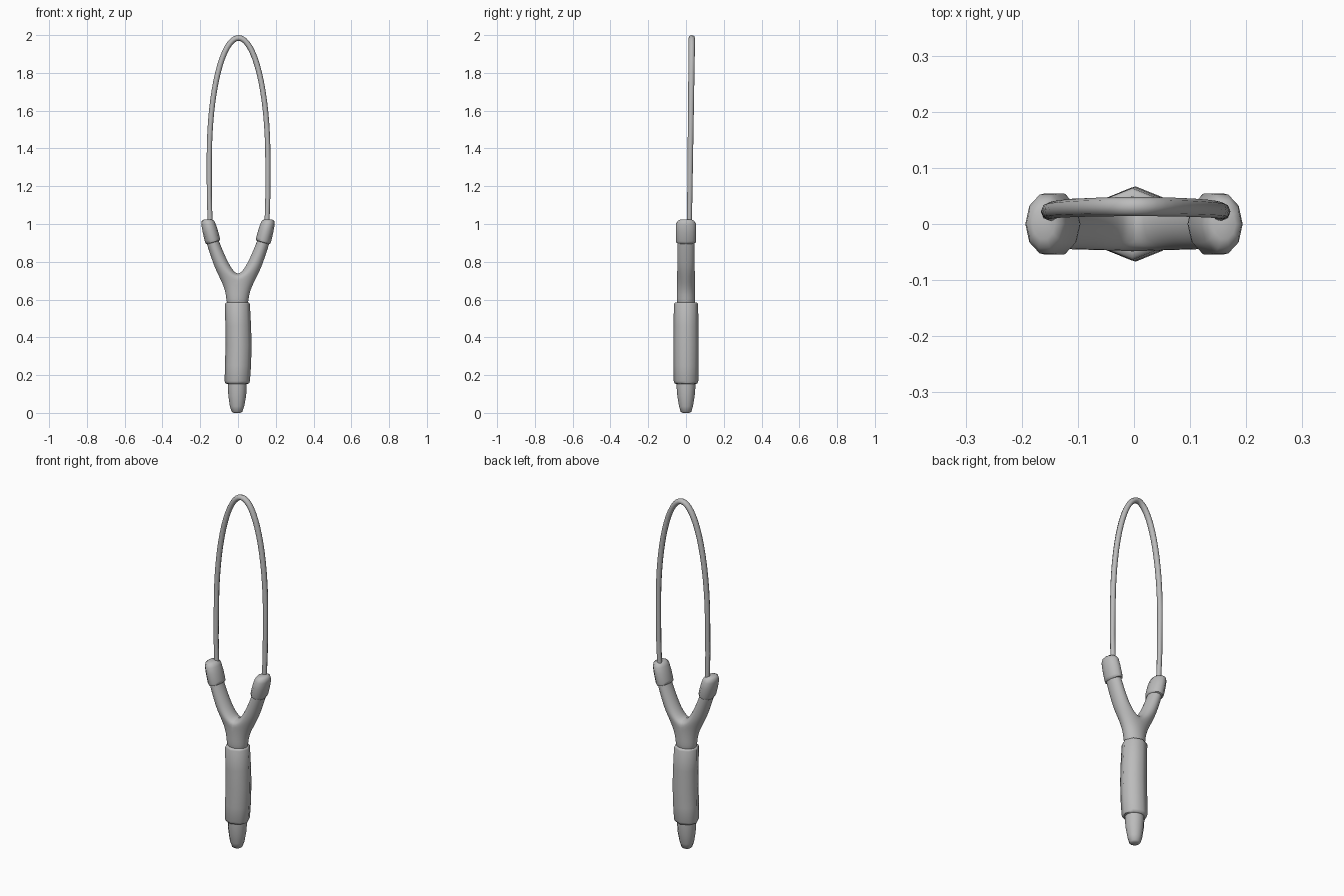
import bpy, bmesh, math
from mathutils import Vector

if "Cube" in bpy.data.objects:
    bpy.data.objects.remove(bpy.data.objects["Cube"])

grey = bpy.data.materials.new("plain_grey")
grey.diffuse_color = (0.5, 0.5, 0.5, 1)
grey.use_nodes = True
grey.node_tree.nodes["Principled BSDF"].inputs["Base Color"].default_value = grey.diffuse_color


def finish(name, bm, angle=50, subsurf=0):
    bmesh.ops.recalc_face_normals(bm, faces=bm.faces[:])
    mesh = bpy.data.meshes.new(name)
    bm.to_mesh(mesh)
    bm.free()
    ob = bpy.data.objects.new(name, mesh)
    bpy.context.collection.objects.link(ob)
    mesh.materials.append(grey)
    if subsurf:
        ob.modifiers.new("smooth", 'SUBSURF').levels = subsurf
        ob.modifiers["smooth"].render_levels = subsurf
    bpy.ops.object.select_all(action='DESELECT')
    ob.select_set(True)
    bpy.context.view_layer.objects.active = ob
    bpy.ops.object.shade_smooth_by_angle(angle=math.radians(angle))
    return ob


def ring(bm, x, y, z, rx, ry, tilt=0, sides=8, start=0):
    """Elliptical ring, leaning towards +x by tilt degrees."""
    t = math.radians(tilt)
    out = []
    for k in range(sides):
        a = 2 * math.pi * (k + start) / sides
        u = rx * math.cos(a)
        out.append(bm.verts.new((x + u * math.cos(t), y + ry * math.sin(a), z - u * math.sin(t))))
    return out


def bridge(bm, a, b):
    n = len(a)
    for i in range(n):
        j = (i + 1) % n
        bm.faces.new((a[i], a[j], b[j], b[i]))


def loft(name, sections, sides=8, angle=50):
    bm = bmesh.new()
    rings = [ring(bm, *s, sides=sides) for s in sections]
    for a, b in zip(rings, rings[1:]):
        bridge(bm, a, b)
    bm.faces.new(rings[0])
    bm.faces.new(rings[-1])
    return finish(name, bm, angle)


# rounded butt at the bottom
loft("butt_tip", [
    (-0.005, 0, 0.0, 0.018, 0.018), (-0.005, 0, 0.006, 0.028, 0.028),
    (-0.005, 0, 0.035, 0.038, 0.037), (-0.004, 0, 0.09, 0.047, 0.046),
    (-0.004, 0, 0.14, 0.05, 0.05), (-0.004, 0, 0.2, 0.05, 0.05)], sides=12)

# grip sleeve
loft("grip", [
    (-0.005, 0, 0.153, 0.05, 0.05), (-0.004, 0, 0.155, 0.062, 0.06),
    (-0.004, 0, 0.168, 0.067, 0.065), (0.0, 0, 0.25, 0.069, 0.066),
    (0.003, 0, 0.36, 0.069, 0.067), (0.001, 0, 0.46, 0.068, 0.066),
    (-0.003, 0, 0.575, 0.066, 0.064), (-0.003, 0, 0.583, 0.062, 0.06),
    (-0.003, 0, 0.585, 0.05, 0.048)], angle=60)

# forked body: a stem ring that splits over a saddle into two arms
bm = bmesh.new()
r0 = ring(bm, -0.003, 0, 0.54, 0.062, 0.055)
r1 = ring(bm, -0.003, 0, 0.63, 0.065, 0.054)
top = ring(bm, 0, 0, 0.69, 0.092, 0.053)
bridge(bm, r0, r1)
bridge(bm, r1, top)
bm.faces.new(r0)
saddle = [bm.verts.new(p) for p in ((0, 0.036, 0.712), (0, 0, 0.728), (0, -0.036, 0.712))]
for side in (1, -1):
    if side == 1:
        prev = [top[k] for k in (6, 7, 0, 1, 2)] + saddle
    else:
        prev = [top[k] for k in (6, 5, 4, 3, 2)] + saddle
    for x, z, rx, ry, tilt in ((0.078, 0.762, 0.044, 0.051, 10),
                               (0.107, 0.83, 0.039, 0.05, 20),
                               (0.135, 0.905, 0.036, 0.049, 20),
                               (0.15, 0.965, 0.034, 0.047, 15)):
        new = ring(bm, x, 0, z, rx, ry, tilt, 8, 6)
        if side == -1:
            for v in new:
                v.co.x *= -1
        bridge(bm, prev, new)
        prev = new
    bm.faces.new(prev)
finish("fork", bm, 60, 2)

# caps on the arm ends
for side, label in ((-1, "left"), (1, "right")):
    loft(label + "_cap", [
        (side * x, 0, z, rx, ry, side * tilt) for x, z, rx, ry, tilt in (
            (0.131, 0.902, 0.032, 0.045, 16), (0.132, 0.904, 0.038, 0.054, 16),
            (0.136, 0.918, 0.041, 0.057, 16), (0.148, 0.965, 0.04, 0.057, 15),
            (0.157, 1.0, 0.037, 0.055, 8), (0.16, 1.017, 0.032, 0.045, 3),
            (0.161, 1.025, 0.02, 0.028, 0))], sides=10, angle=60)

# elastic band loop
pts = [(-0.147, 0.99), (-0.152, 1.15)]
for i in range(33):
    a = math.pi * (1 - i / 32)
    pts.append((0.003 + 0.155 * math.cos(a), 1.35 + 0.635 * math.sin(a)))
pts += [(0.158, 1.15), (0.153, 0.99)]
bm = bmesh.new()
rings = []
for i, (x, z) in enumerate(pts):
    p, q = pts[max(i - 1, 0)], pts[min(i + 1, len(pts) - 1)]
    d = Vector((q[0] - p[0], 0, q[1] - p[1])).normalized()
    n = Vector((-d.z, 0, d.x))
    f = (z - 0.99) / 0.995
    c = Vector((x, 0.018 + 0.013 * f, z))
    r = 0.013 + 0.002 * f
    rings.append([bm.verts.new(c + n * r * math.cos(k * math.pi / 4)
                               + Vector((0, 1, 0)) * (r + 0.002 * f) * math.sin(k * math.pi / 4))
                  for k in range(8)])
for a, b in zip(rings, rings[1:]):
    bridge(bm, a, b)
bm.faces.new(rings[0])
bm.faces.new(rings[-1])
finish("band", bm, 60)
